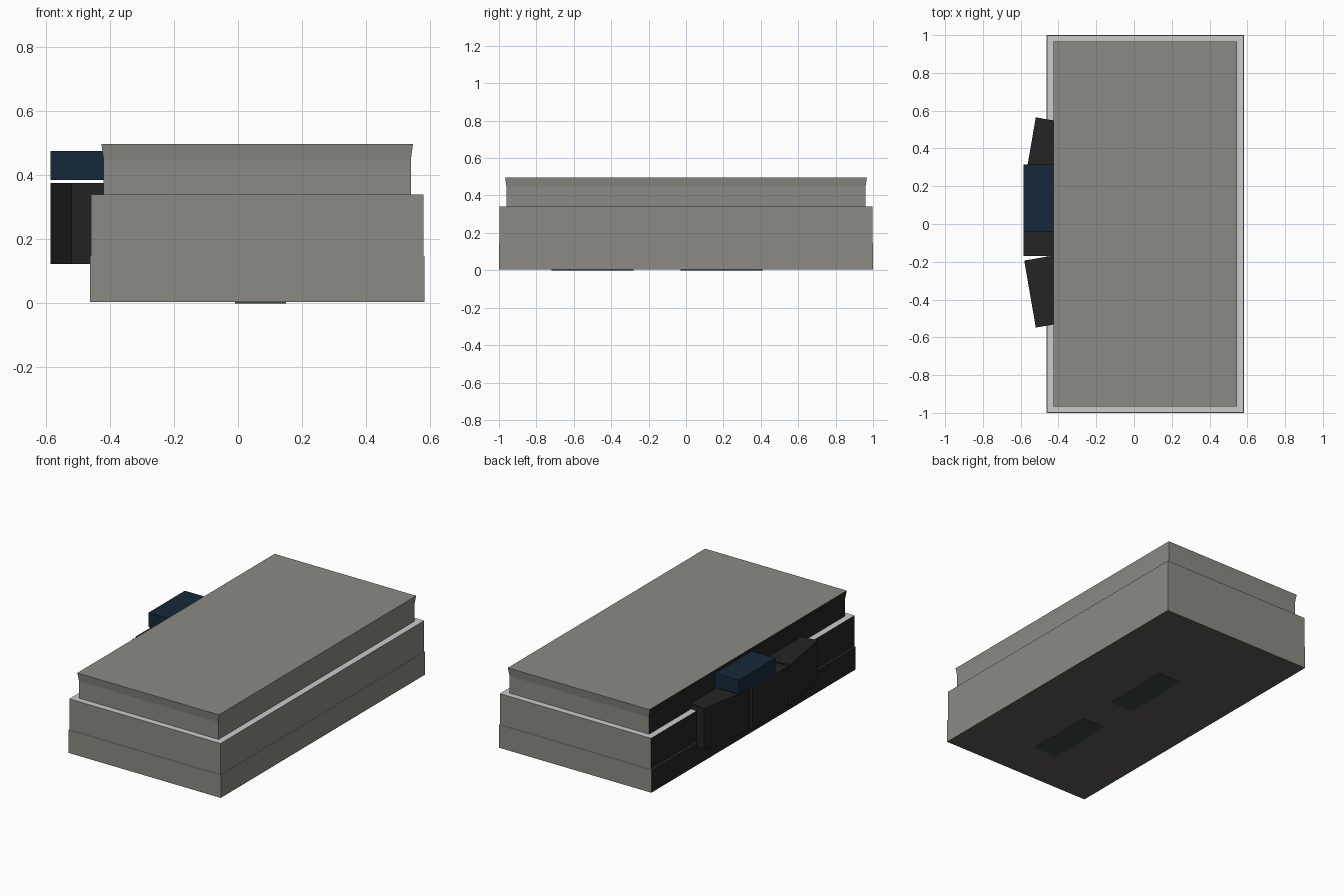
import bpy, bmesh, math
from mathutils import Matrix

if "Cube" in bpy.data.objects:
    bpy.data.objects.remove(bpy.data.objects["Cube"])


def material(name, r, g, b):
    m = bpy.data.materials.new(name)
    m.diffuse_color = (r, g, b, 1)
    m.use_nodes = True
    m.node_tree.nodes["Principled BSDF"].inputs["Base Color"].default_value = m.diffuse_color
    return m


STONE = material("stone", 0.26, 0.255, 0.225)
PALE = material("pale_ledge", 0.75, 0.75, 0.74)
BLACK = material("black", 0.018, 0.018, 0.018)
BLUE = material("dark_blue", 0.008, 0.022, 0.044)
UNDER = material("underside", 0.11, 0.105, 0.1)
GREEN = material("dark_green", 0.05, 0.07, 0.05)


def finish(name, bm, mats):
    mesh = bpy.data.meshes.new(name)
    bm.to_mesh(mesh)
    bm.free()
    for m in mats:
        mesh.materials.append(m)
    ob = bpy.data.objects.new(name, mesh)
    bpy.context.collection.objects.link(ob)
    return ob


def box(name, x, y, z, mats, turn=0.0, flare=0.0, paint=False):
    """Box from (min, max) ranges; flare widens the top, turn spins it about its centre."""
    bm = bmesh.new()
    bmesh.ops.create_cube(bm, size=1)
    size = [b - a for a, b in (x, y, z)]
    for v in bm.verts:
        grow = flare * 2 if v.co.z > 0 else 0
        v.co.x *= size[0] + grow
        v.co.y *= size[1] + grow
        v.co.z *= size[2]
    bm.normal_update()
    # painted boxes: slot 1 on top, slot 2 on the left wall, slot 3 underneath
    if paint:
        for f in bm.faces:
            n = f.normal
            f.material_index = 1 if n.z > 0.9 else 3 if n.z < -0.9 else 2 if n.x < -0.9 else 0
    ob = finish(name, bm, mats)
    centre = [(a + b) / 2 for a, b in (x, y, z)]
    ob.data.transform(Matrix.Translation(centre) @ Matrix.Rotation(turn, 4, 'Z'))
    return ob


# Stacked main block
wall = (STONE, PALE, BLACK, UNDER)
box("lower_base", (-0.462, 0.582), (-1, 1), (0.004, 0.147), wall, paint=True)
box("upper_base", (-0.459, 0.579), (-0.998, 0.998), (0.147, 0.34), wall, paint=True)
roof = (STONE, STONE, BLACK, STONE)
box("top_storey", (-0.419, 0.539), (-0.96, 0.96), (0.34, 0.445), roof, paint=True)
box("flared_cornice", (-0.419, 0.539), (-0.96, 0.96), (0.445, 0.497), roof, flare=0.007, paint=True)

# Panels on the left wall: one straight, two angled away either side
box("middle_panel", (-0.585, -0.38), (-0.17, 0.185), (0.122, 0.375), (BLACK,))
for side, label in ((1, "back"), (-1, "front")):
    y = 0.008 + side * 0.362
    box(label + "_angled_panel", (-0.552, -0.352), (y - 0.18, y + 0.18),
        (0.122, 0.375), (BLACK,), turn=-side * math.radians(9.8))
box("blue_block", (-0.585, -0.38), (-0.04, 0.315), (0.385, 0.475), (BLUE,))

# Thin plates underneath
for i, y in enumerate((-0.5, 0.19)):
    box(f"bottom_plate_{i + 1}", (-0.01, 0.15), (y - 0.22, y + 0.22), (0, 0.004), (GREEN,))
